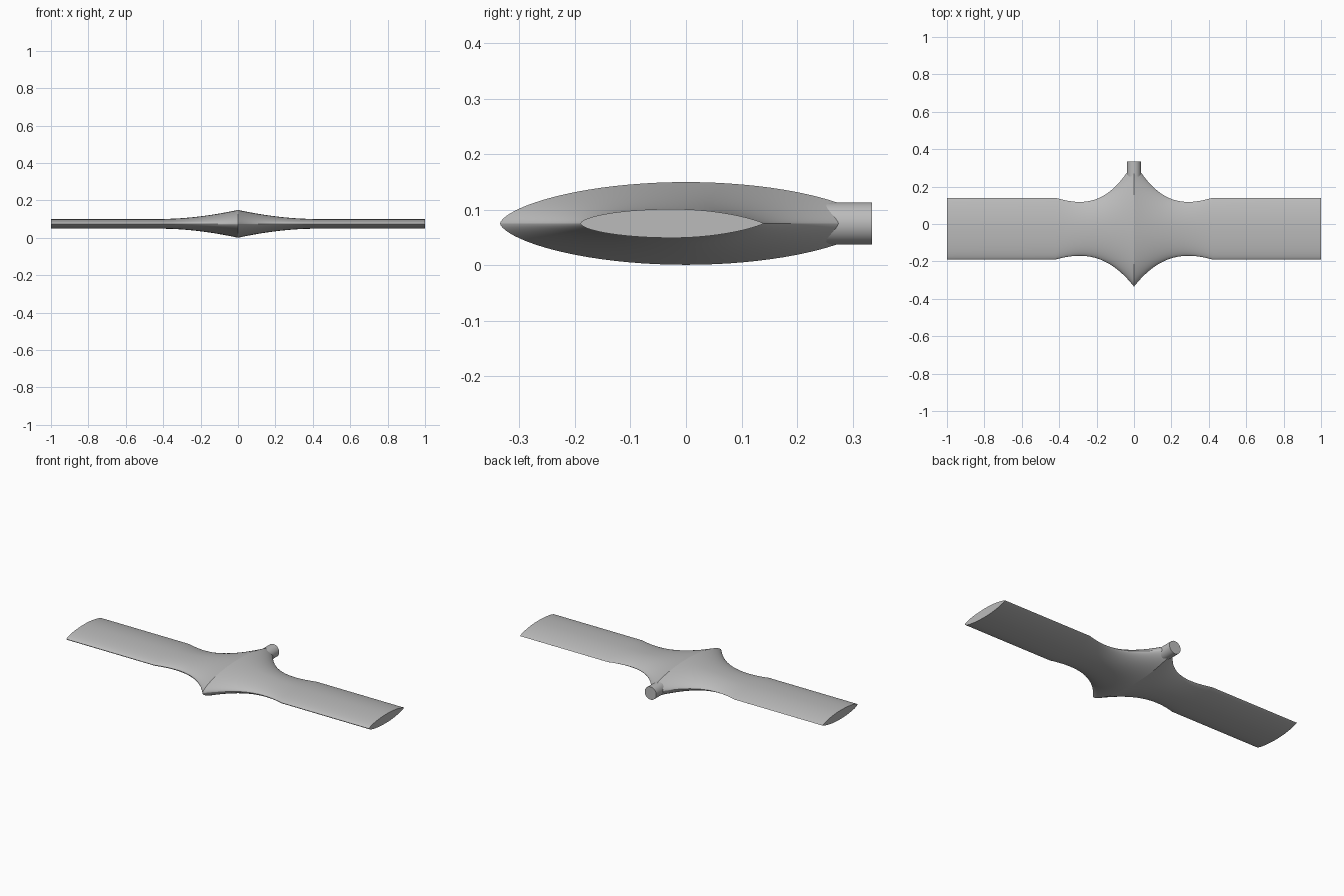
import bpy, bmesh
from math import cos, sin, pi, radians
from mathutils import Vector

cube = bpy.data.objects.get("Cube")
if cube:
    bpy.data.objects.remove(cube)

MID_Z = 0.075      # height of the symmetry plane
FLARE = 0.42       # where the hub blends into the straight blade
STEPS = 24         # sections along each flare
HALF = 40          # points along one face of a section

grey = bpy.data.materials.new("plain_grey")
grey.use_nodes = True
colour = (0.5, 0.5, 0.5, 1)
grey.diffuse_color = colour
grey.node_tree.nodes["Principled BSDF"].inputs["Base Color"].default_value = colour


def finish(obj, angle):
    obj.data.materials.clear()
    obj.data.materials.append(grey)
    bpy.ops.object.select_all(action="DESELECT")
    obj.select_set(True)
    bpy.context.view_layer.objects.active = obj
    bpy.ops.object.shade_smooth_by_angle(angle=radians(angle))


def bezier(t, a, b, c, d):
    s = 1 - t
    return a * s**3 + 3 * b * s * s * t + 3 * c * s * t * t + d * t**3


def mix(t, a, b):
    return a + (b - a) * t


def section(x):
    """Closed lens outline at x: symmetric at the hub, foil shaped on the blade."""
    t = min(abs(x) / FLARE, 1)
    front = bezier(t, 0.335, 0.156, 0.150, 0.19)
    back = bezier(t, 0.335, 0.089, 0.100, 0.14)
    height = bezier(t, 0.0745, 0.044, 0.026, 0.026)
    crest = mix(t, 0, -0.025)
    points = []
    for i in range(2 * HALF):
        a = pi * i / HALF
        c = cos(a)
        reach = back - crest if c > 0 else front + crest
        power = mix(t, 0.63, 0.85 if c > 0 else 0.56)
        z = height * (sin(a) ** 2) ** power
        points.append(Vector((x, crest + reach * c, MID_Z + (z if i < HALF else -z))))
    return points


# Blade and flared hub, lofted along x
flare = [FLARE * i / STEPS for i in range(1, STEPS + 1)]
stations = [-1] + [-x for x in reversed(flare)] + [0] + flare + [1]
bm = bmesh.new()
rings = [[bm.verts.new(p) for p in section(x)] for x in stations]
for r, s in zip(rings, rings[1:]):
    for i in range(len(r)):
        j = (i + 1) % len(r)
        bm.faces.new((r[i], r[j], s[j], s[i]))
bm.faces.new(rings[0])
bm.faces.new(rings[-1])
bmesh.ops.recalc_face_normals(bm, faces=bm.faces)
mesh = bpy.data.meshes.new("blade_body")
bm.to_mesh(mesh)
bm.free()
body = bpy.data.objects.new("blade_body", mesh)
bpy.context.collection.objects.link(body)
finish(body, 20)

# Round peg at the back of the hub
start, end = 0.22, 0.335
bpy.ops.mesh.primitive_cylinder_add(
    vertices=48, radius=0.038, depth=end - start,
    location=(0, (start + end) / 2, MID_Z), rotation=(pi / 2, 0, 0))
peg = bpy.context.object
peg.name = "rear_peg"
finish(peg, 30)
